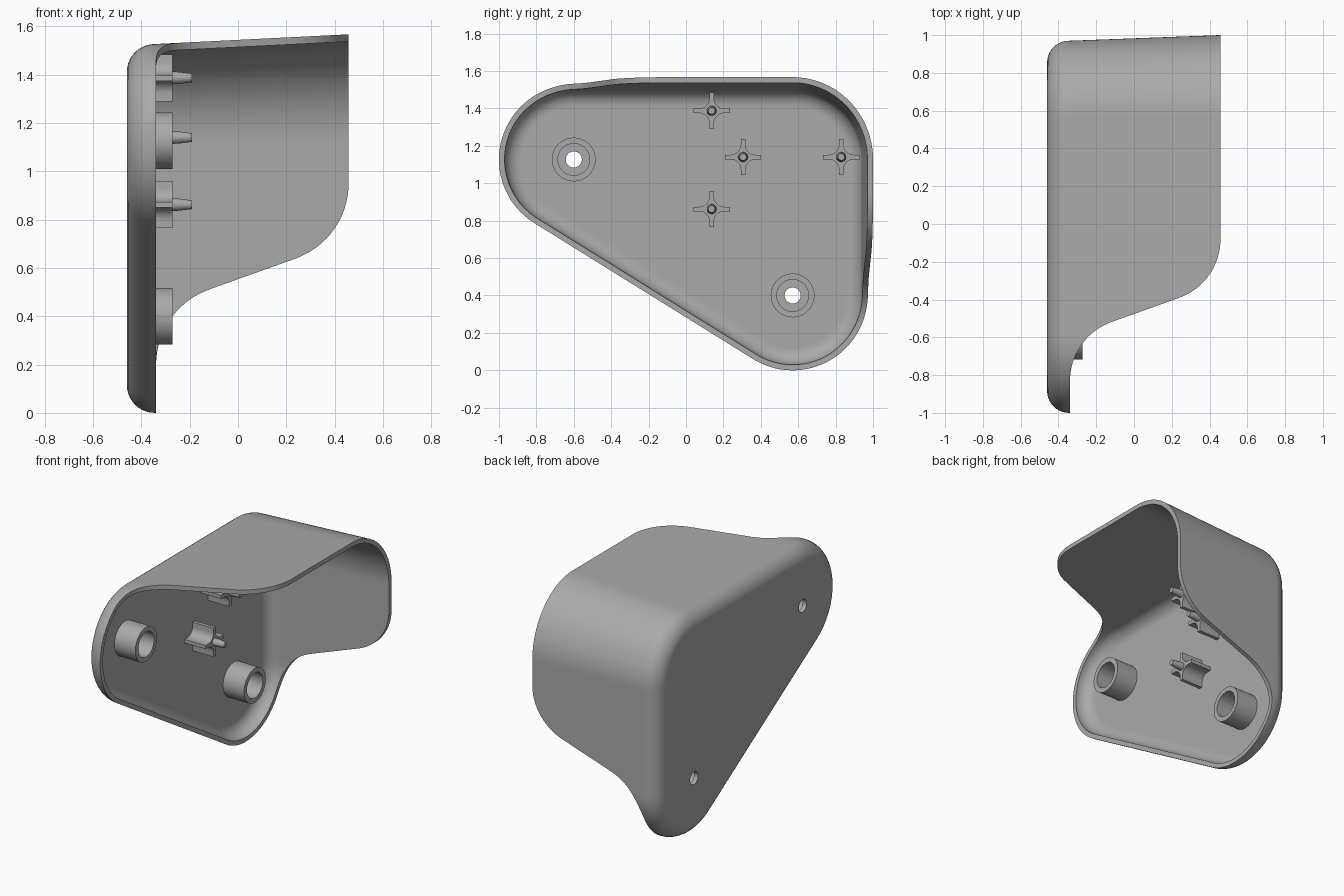
import bpy, bmesh
from math import sin, cos, pi, sqrt, atan2, radians
from mathutils import Vector

cube = bpy.data.objects.get("Cube")
if cube:
    bpy.data.objects.remove(cube)

grey = bpy.data.materials.new("plain grey")
grey.use_nodes = True
COLOR = (0.4, 0.4, 0.4, 1)
grey.diffuse_color = COLOR
grey.node_tree.nodes["Principled BSDF"].inputs["Base Color"].default_value = COLOR

BACK, FILLET, WALL = -0.46, 0.115, 0.03
SPRING = BACK + FILLET            # where the fillet meets the wall
FLOOR = BACK + WALL               # inner face of the plate
RADIUS = 0.4
LEFT, TOP, LOW = Vector((-0.6, 1.127)), Vector((0.57, 1.127)), Vector((0.57, RADIUS))


def loft(name, columns, caps=True):
    """Skin a closed ring of point columns; cap the two ends or close each column."""
    bm = bmesh.new()
    grid = [[bm.verts.new(p) for p in col] for col in columns]
    rows = len(grid[0])
    for i, col in enumerate(grid):
        nxt = grid[(i + 1) % len(grid)]
        for k in range(rows - 1 if caps else rows):
            m = (k + 1) % rows
            bm.faces.new((col[k], nxt[k], nxt[m], col[m]))
    if caps:
        bm.faces.new([c[0] for c in grid])
        bm.faces.new([c[-1] for c in grid])
    bmesh.ops.recalc_face_normals(bm, faces=bm.faces)
    mesh = bpy.data.meshes.new(name)
    bm.to_mesh(mesh)
    bm.free()
    mesh.materials.append(grey)
    obj = bpy.data.objects.new(name, mesh)
    bpy.context.collection.objects.link(obj)
    return obj


def smooth(obj):
    bpy.ops.object.select_all(action='DESELECT')
    obj.select_set(True)
    bpy.context.view_layer.objects.active = obj
    bpy.ops.object.shade_smooth_by_angle(angle=radians(30))


def lathe(name, centre, profile, caps=True, sides=48):
    """Turn (radius, x) points about an axis along x."""
    turns = [2 * pi * i / sides for i in range(sides)]
    return loft(name, [[(x, centre[0] + r * cos(a), centre[1] + r * sin(a))
                        for r, x in profile] for a in turns], caps)


def outline():
    """Rounded triangle as (point, outward normal) pairs."""
    slant = atan2(-(LEFT.y - LOW.y), LOW.x - LEFT.x) - pi / 2
    corners = [(TOP, 0, pi / 2, 60), (LEFT, pi / 2, slant + 2 * pi, 24),
               (LOW, slant, 0, 36)]
    pairs = []
    for i, (c, start, end, steps) in enumerate(corners):
        for k in range(33):
            a = start + (end - start) * k / 32
            n = Vector((cos(a), sin(a)))
            pairs.append((c + n * RADIUS, n))
        p, n = pairs[-1]
        following = corners[(i + 1) % 3][0] + n * RADIUS
        pairs += [(p.lerp(following, k / steps), n) for k in range(1, steps)]
    return pairs


def rim_height(p, n):
    """Low along the slanted side, sweeping up to full depth on the other two."""
    r, low_d, high_d = 0.33, 0.2, 0.95
    low_x, high_x = -0.339 + r, 0.458 - r
    d = 0 if n.x < 1e-4 and n.y < 1e-4 else min(p.y, p.x + 1.03)
    run, rise = r * sin(radians(70.5)), r * cos(radians(70.5))
    a, b = low_d + run, high_d - run
    if d <= low_d:
        return low_x - r
    if d < a:
        return low_x - sqrt(r * r - (d - low_d) ** 2)
    if d < b:
        return low_x - rise + (high_x - low_x + 2 * rise) * (d - a) / (b - a)
    return high_x + sqrt(r * r - min(0, d - high_d) ** 2)


def shell_column(p, n):
    top = rim_height(p, n)

    def at(x, offset):
        t = max(0, x - SPRING) / 0.8          # draft widens the open end
        q = p + n * offset
        return (x, q.x + n.x * 0.03 * t, q.y + n.y * 0.04 * t)

    def skin(thick):
        r = FILLET - thick
        pts = [at(SPRING - r, -FILLET - 0.015)]
        for k in range(11):
            a = pi / 2 * k / 10
            pts.append(at(SPRING - r * cos(a), r * sin(a) - FILLET))
        return pts + [at(SPRING + (top - SPRING) * k / 5, -thick) for k in range(1, 6)]

    return skin(0) + skin(WALL)[::-1]


# Shell with its two through holes
shell = loft("cover_shell", [shell_column(p, n) for p, n in outline()])
smooth(shell)
for centre in (LEFT, LOW):
    cutter = lathe("hole_cutter", centre, [(0.043, BACK - 0.1), (0.043, FLOOR + 0.05)])
    cutter.hide_render = True
    bpy.context.view_layer.objects.active = shell
    mod = shell.modifiers.new("hole", 'BOOLEAN')
    mod.operation, mod.object, mod.solver = 'DIFFERENCE', cutter, 'EXACT'
    bpy.ops.object.modifier_apply(modifier=mod.name)
    bpy.data.objects.remove(cutter)
smooth(shell)

# Hollow screw bosses around the holes
TIP = -0.272
for side, centre in (("front", LEFT), ("back", LOW)):
    smooth(lathe(side + "_screw_boss", centre,
                 [(0.117, FLOOR - 0.01), (0.117, TIP), (0.085, TIP), (0.085, FLOOR - 0.01)],
                 caps=False))


def cross_section():
    """Four thin arms joined by concave quarter rounds."""
    half, arm, bend, r = 0.012, 0.097, 0.067, 0.055
    quarter = [Vector((arm, -half)), Vector((arm, half))]
    for k in range(9):
        a = -pi / 2 - pi / 2 * k / 8
        quarter.append(Vector((bend + r * cos(a), bend + r * sin(a))))
    pts = []
    for i in range(4):
        for v in quarter:
            w = v.copy()
            for _ in range(i):
                w = Vector((-w.y, w.x))
            pts.append(w)
    return pts


# Cross-shaped standoffs with tapered locating pins
for i, spot in enumerate([(0.137, 1.387), (0.305, 1.14), (0.83, 1.14), (0.137, 0.862)]):
    smooth(loft(f"standoff_{i + 1}", [[(x, spot[0] + v.x, spot[1] + v.y)
                                       for x in (FLOOR, TIP)] for v in cross_section()]))
    smooth(lathe(f"locating_pin_{i + 1}", spot,
                 [(0.027, TIP - 0.02), (0.025, -0.245), (0.018, -0.19)], sides=24))
